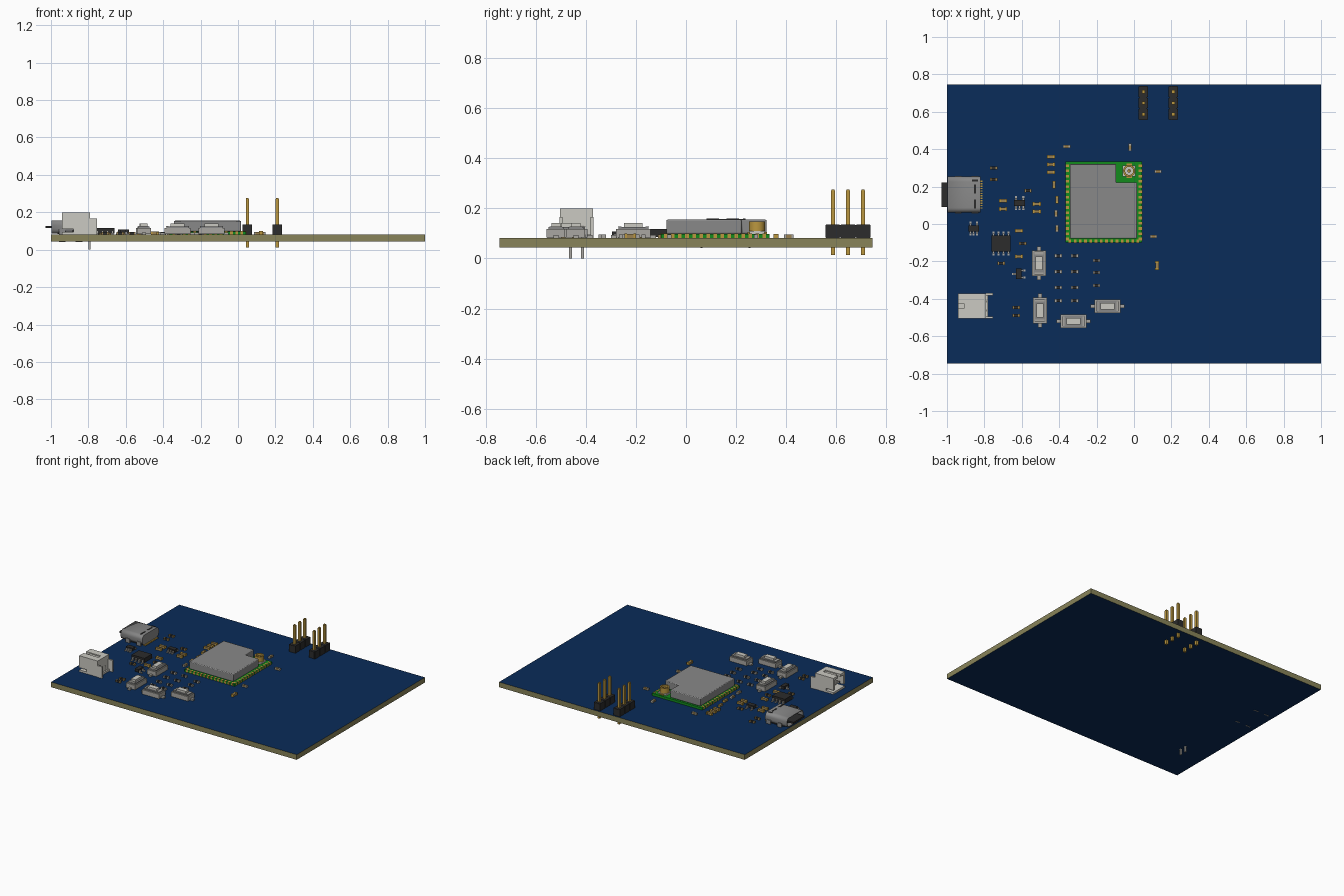
import bpy, bmesh
from mathutils import Matrix, Vector

cube = bpy.data.objects.get("Cube")
if cube:
    bpy.data.objects.remove(cube, do_unlink=True)

TOP = 0.081     # upper face of the board
UNDER = 0.043   # lower face of the board


def material(name, r, g, b):
    m = bpy.data.materials.new(name)
    m.use_nodes = True
    m.diffuse_color = (r, g, b, 1)
    m.node_tree.nodes["Principled BSDF"].inputs["Base Color"].default_value = (r, g, b, 1)
    return m


BLUE = material("board blue", .003, .025, .1)
EDGE = material("laminate olive", .25, .23, .1)
GREEN = material("module green", .006, .26, .012)
STEEL = material("shield grey", .25, .25, .25)
PALE = material("pale plastic", .6, .59, .54)
SILVER = material("terminal silver", .4, .39, .36)
BLACK = material("black plastic", .025, .025, .025)
GOLD = material("gold", .5, .31, .05)
TAN = material("ceramic tan", .33, .22, .08)


def finish(name, bm, mats):
    bmesh.ops.recalc_face_normals(bm, faces=bm.faces)
    mesh = bpy.data.meshes.new(name)
    bm.to_mesh(mesh)
    bm.free()
    for m in mats:
        mesh.materials.append(m)
    ob = bpy.data.objects.new(name, mesh)
    bpy.context.collection.objects.link(ob)
    return ob


def boxes(name, items, at=(0, 0), turned=False):
    """Join boxes (x0, x1, y0, y1, z0, z1, material); heights start at the board top."""
    bm, mats = bmesh.new(), []
    for x0, x1, y0, y1, z0, z1, mat in items:
        if mat not in mats:
            mats.append(mat)
        if turned:
            x0, x1, y0, y1 = -y1, -y0, x0, x1
        mid = Vector(((x0 + x1) / 2 + at[0], (y0 + y1) / 2 + at[1], (z0 + z1) / 2 + TOP))
        size = (x1 - x0, y1 - y0, z1 - z0, 1)
        made = bmesh.ops.create_cube(bm, size=1, matrix=Matrix.Translation(mid) @ Matrix.Diagonal(size))
        for f in {f for v in made["verts"] for f in v.link_faces}:
            f.material_index = mats.index(mat)
    return finish(name, bm, mats)


def block(cx, cy, w, d, z0, z1, mat):
    return (cx - w / 2, cx + w / 2, cy - d / 2, cy + d / 2, z0, z1, mat)


def prism(name, outline, z0, z1, mat):
    bm = bmesh.new()
    face = bm.faces.new([bm.verts.new((x, y, z0)) for x, y in outline])
    up = bmesh.ops.extrude_face_region(bm, geom=[face])["geom"]
    bmesh.ops.translate(bm, vec=(0, 0, z1 - z0), verts=[g for g in up if isinstance(g, bmesh.types.BMVert)])
    return finish(name, bm, [mat])


def ring(name, at, inner, outer, z0, z1, mat):
    bm = bmesh.new()
    path = [(inner, z0), (outer, z0), (outer, z1), (inner, z1)]
    vs = [bm.verts.new((r, 0, z)) for r, z in path]
    edges = [bm.edges.new((vs[i], vs[(i + 1) % 4])) for i in range(4)]
    bmesh.ops.spin(bm, geom=vs + edges, axis=(0, 0, 1), cent=(0, 0, 0), angle=6.283185, steps=24)
    bmesh.ops.remove_doubles(bm, verts=bm.verts, dist=.0001)
    bmesh.ops.translate(bm, vec=(*at, TOP), verts=bm.verts)
    return smooth(finish(name, bm, [mat]))


def smooth(ob):
    bpy.ops.object.select_all(action='DESELECT')
    ob.select_set(True)
    bpy.context.view_layer.objects.active = ob
    bpy.ops.object.shade_smooth_by_angle()
    return ob


# Circuit board: blue faces, olive rim
board = prism("circuit_board", [(-1, -.745), (1, -.745), (1, .745), (-1, .745)], UNDER, TOP, BLUE)
board.data.materials.append(EDGE)
for p in board.data.polygons:
    p.material_index = int(abs(p.normal.z) < .5)

# Wireless module: base, edge pads, notched shield and antenna socket
X0, X1, Y0, Y1 = -.365, .043, -.1, .334
module = [(X0, X1, Y0, Y1, 0, .017, GREEN)]
for i in range(15):
    y = Y0 + .02 + i * .028
    module += [block(x, y, .02, .014, -.0005, .0185, GOLD) for x in (X0 + .008, X1 - .008)]
for i in range(14):
    module.append(block(X0 + .022 + i * .028, Y0 + .008, .014, .02, -.0005, .0185, GOLD))
boxes("module_base", module)
shield = prism("module_shield", [(-.342, -.078), (.016, -.078), (.016, .222), (-.096, .222),
                                 (-.096, .322), (-.342, .322)], TOP + .017, TOP + .074, STEEL)
bev = shield.modifiers.new("soft_edges", 'BEVEL')
bev.width, bev.segments = .005, 2
smooth(shield)
SOCKET = (-.026, .284)
boxes("antenna_socket_base", [block(0, 0, .07, .06, .017, .028, PALE),
                              block(0, 0, .03, .078, .017, .024, GOLD)], SOCKET)
ring("antenna_socket_ring", SOCKET, .022, .032, .028, .066, GOLD)
ring("antenna_socket_core", SOCKET, .001, .009, .028, .058, GOLD)

# Pin headers
for n, x in enumerate((.05, .21)):
    parts = []
    for y in (.587, .647, .707):
        parts += [block(0, y, .05, .054, 0, .054, BLACK), block(0, y, .04, .06, .002, .052, BLACK),
                  block(0, y, .017, .017, -.068, .19, GOLD), block(0, y, .012, .012, .19, .195, GOLD)]
    boxes(f"pin_header_{n}", parts, (x, 0))

# Charging socket: rounded shell open at the board edge, tongue inside, tabs through the board
bm = bmesh.new()
bmesh.ops.create_cube(bm, size=1, matrix=Matrix.Translation((-.91, .157, TOP + .041))
                      @ Matrix.Diagonal((.176, .192, .07, 1)))
along = [e for e in bm.edges if abs(e.verts[0].co.x - e.verts[1].co.x) > .1]
bmesh.ops.bevel(bm, geom=along, offset=.027, segments=6, profile=.5, affect='EDGES')
bmesh.ops.delete(bm, geom=[min(bm.faces, key=lambda f: f.calc_center_median().x)], context='FACES_ONLY')
shell = finish("socket_shell", bm, [STEEL])
shell.modifiers.new("thickness", 'SOLIDIFY').thickness = .007
smooth(shell)
fittings = [block(-.06, 0, .12, .13, .034, .046, BLACK), block(.005, 0, .12, .16, .002, .06, BLACK),
            block(.06, .075, .03, .01, .075, .078, BLACK), block(.06, -.05, .01, .05, .075, .078, BLACK),
            block(.06, .03, .01, .05, .075, .078, BLACK)]
for s in (-1, 1):
    for x in (-.03, .06):
        fittings.append(block(x, s * .096, .035, .008, -.04, .03, STEEL))
for i in range(12):
    fittings.append(block(.09, (i - 5.5) * .013, .02, .007, 0, .006, GOLD))
boxes("socket_fittings", fittings, (-.91, .157))

# Battery connector: open toward the board edge, two through pins
jack = [(-.08, .08, -.066, .066, 0, .014, PALE), (.04, .07, -.066, .066, 0, .118, PALE),
        (-.08, .07, -.066, -.05, .03, .118, PALE), (-.08, .07, .05, .066, .03, .118, PALE),
        (-.02, .07, -.066, -.05, 0, .03, PALE), (-.02, .07, .05, .066, 0, .03, PALE),
        (-.08, .05, -.05, -.014, .1, .118, PALE), (-.08, .05, .014, .05, .1, .118, PALE),
        (-.05, .05, -.014, .014, .095, .11, PALE),
        (.07, .105, -.068, -.056, 0, .085, PALE), (.07, .105, .056, .068, 0, .085, PALE)]
for y in (-.024, .024):
    jack += [block(.066, y, .012, .012, -.081, .05, SILVER), block(0, y, .13, .012, .045, .057, SILVER)]
boxes("battery_connector", jack, (-.86, -.438))

# Push buttons
buttons = [((-.508, -.21), True), ((-.503, -.463), True), ((-.323, -.52), False), ((-.142, -.44), False)]
for n, (at, turned) in enumerate(buttons):
    keys = [block(0, 0, .138, .074, .003, .036, SILVER), block(0, 0, .12, .06, .036, .044, STEEL),
            block(0, 0, .074, .036, .044, .06, PALE)]
    for s in (-1, 1):
        keys += [block(s * .078, 0, .025, .02, 0, .012, SILVER),
                 block(s * .055, 0, .014, .05, .044, .047, SILVER)]
    boxes(f"push_button_{n}", keys, at, turned)


# Leaded chips
def chip(name, at, w, d, h, upper, lower, turned=False):
    parts = [block(0, 0, w, d, .005, h, BLACK)]
    for side, legs in ((1, upper), (-1, lower)):
        for x in legs:
            y = side * d / 2
            parts += [block(x, y + side * .005, .011, .012, 0, h * .6, SILVER),
                      block(x, y + side * .014, .011, .014, 0, .006, SILVER)]
    boxes(name, parts, at, turned)


four = [(i - 1.5) * .027 for i in range(4)]
chip("power_chip", (-.711, -.104), .104, .085, .036, four, four)
chip("regulator", (-.612, .112), .058, .034, .026, (-.02, .02), (-.02, 0, .02))
chip("transistor", (-.617, -.267), .056, .03, .026, (0,), (-.018, .018), True)
chip("protection_chip", (-.857, -.024), .054, .034, .024, (-.018, .018), (-.018, 0, .018))


# Small two-terminal parts, grouped by body
def passives(name, spots, body, end, turned=False, size=1.0):
    for n, at in enumerate(spots):
        w, d, h = .022 * size, .017 * size, .015 * size
        parts = [block(0, 0, w, d * .92, .001, h * .93, body)]
        for s in (-1, 1):
            parts.append(block(s * w * .68, 0, w * .4, d, 0, h, end))
        boxes(f"{name}_{n}", parts, at, turned)


grid = [(x, y) for x in (-.405, -.317) for y in (-.17, -.255, -.34, -.41)]
passives("resistor", grid + [(-.2, y) for y in (-.195, -.26, -.328)], BLACK, SILVER)
passives("edge_resistor", [(-.63, -.447), (-.63, -.49), (-.71, -.21), (-.595, -.104),
                           (-.75, .3), (-.75, .238), (-.567, .178)], BLACK, TAN)
passives("capacitor", [(-.7, .125), (-.7, .08), (-.52, .107), (-.52, .067), (-.444, .36),
                       (-.444, .318), (-.444, .277), (-.615, -.037), (-.615, -.174)], TAN, GOLD, size=1.15)
passives("upright_capacitor", [(-.428, .21), (-.412, .13)], TAN, GOLD, True)
passives("upright_resistor", [(-.417, .056), (-.412, -.024), (-.022, .41)], TAN, SILVER, True)
passives("outer_capacitor", [(-.36, .415), (.128, .28), (.104, -.067)], TAN, SILVER)
passives("indicator", [(.123, -.222)], TAN, GOLD, True, 1.2)
